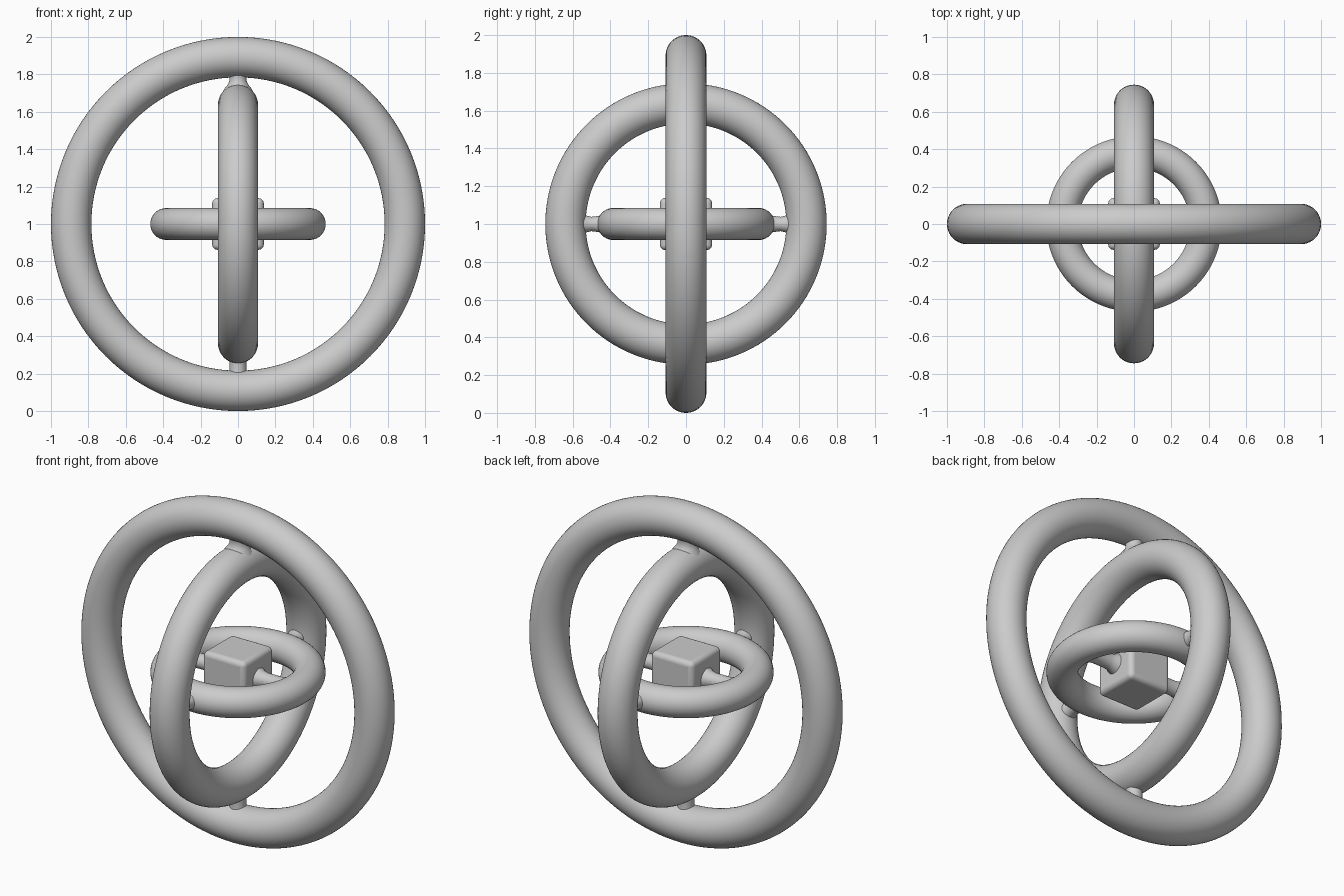
import bpy, bmesh, math
from mathutils import Matrix, Vector

if "Cube" in bpy.data.objects:
    bpy.data.objects.remove(bpy.data.objects["Cube"])

CENTER = Vector((0, 0, 1.0))
grey = bpy.data.materials.new("plain_grey")
grey.diffuse_color = (0.6, 0.6, 0.6, 1)
grey.use_nodes = True
grey.node_tree.nodes["Principled BSDF"].inputs["Base Color"].default_value = grey.diffuse_color


def finish(obj, name, angle=40):
    obj.name = name
    obj.data.materials.append(grey)
    bpy.ops.object.select_all(action='DESELECT')
    obj.select_set(True)
    bpy.context.view_layer.objects.active = obj
    bpy.ops.object.shade_smooth_by_angle(angle=math.radians(angle))


def ring(name, major, minor, rot):
    bpy.ops.mesh.primitive_torus_add(major_radius=major, minor_radius=minor,
                                     major_segments=128, minor_segments=40,
                                     location=CENTER, rotation=rot)
    finish(bpy.context.object, name)


def pin(name, direction, profile, segs=32):
    """Revolved pivot pin; profile is (distance from centre, radius)."""
    bm = bmesh.new()
    rot = Vector((0, 0, 1)).rotation_difference(Vector(direction)).to_matrix().to_4x4()
    loops = [[bm.verts.new((r * math.cos(2 * math.pi * i / segs),
                            r * math.sin(2 * math.pi * i / segs), d))
              for i in range(segs)] for d, r in profile]
    for a, b in zip(loops, loops[1:]):
        for i in range(segs):
            j = (i + 1) % segs
            bm.faces.new((a[i], a[j], b[j], b[i]))
    bm.faces.new(loops[0][::-1])
    bm.faces.new(loops[-1])
    bm.transform(Matrix.Translation(CENTER) @ rot)
    mesh = bpy.data.meshes.new(name)
    bm.to_mesh(mesh)
    bm.free()
    obj = bpy.data.objects.new(name, mesh)
    bpy.context.collection.objects.link(obj)
    finish(obj, name, 60)


# three nested rings, each at right angles to the next
ring("outer_ring", 0.892, 0.108, (math.pi / 2, 0, 0))
ring("middle_ring", 0.638, 0.107, (0, math.pi / 2, 0))
ring("inner_ring", 0.384, 0.085, (0, 0, 0))

# rounded core cube
bpy.ops.mesh.primitive_cube_add(size=0.276, location=CENTER)
core = bpy.context.object
bevel = core.modifiers.new("rounding", 'BEVEL')
bevel.width = 0.028
bevel.segments = 5
finish(core, "core_cube")

# pivot pins joining the rings and the core, slightly flared at the joints
pin("top_pin", (0, 0, 1), [(0.68, 0.09), (0.72, 0.075), (0.745, 0.055), (0.765, 0.046), (0.785, 0.046), (0.84, 0.055)])
pin("bottom_pin", (0, 0, -1), [(0.68, 0.05), (0.75, 0.045), (0.785, 0.045), (0.84, 0.05)])
for side, s in (("front", -1), ("back", 1)):
    pin(side + "_pin", (0, s, 0), [(0.42, 0.05), (0.47, 0.042), (0.50, 0.038), (0.53, 0.045), (0.58, 0.06)])
for side, s in (("left", -1), ("right", 1)):
    pin(side + "_pin", (s, 0, 0), [(0.12, 0.062), (0.138, 0.058), (0.16, 0.046), (0.19, 0.042),
                                   (0.28, 0.042), (0.31, 0.05), (0.35, 0.06)])
